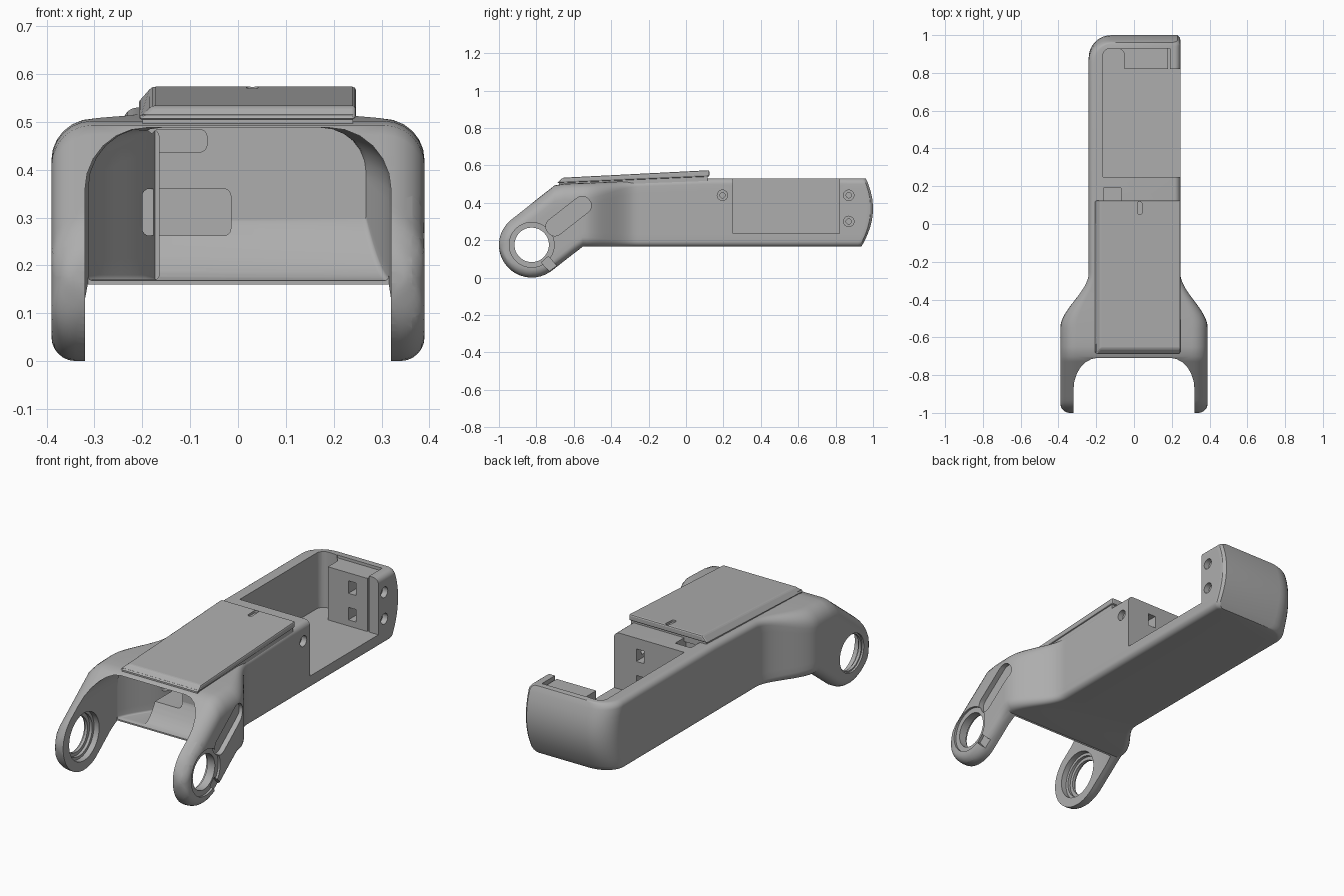
import bpy, bmesh, math
from mathutils import Vector, Matrix

cube = bpy.data.objects.get("Cube")
if cube:
    bpy.data.objects.remove(cube, do_unlink=True)

grey = bpy.data.materials.new("plain grey")
grey.use_nodes = True
COLOUR = (0.42, 0.42, 0.42, 1)
grey.diffuse_color = COLOUR
for node in grey.node_tree.nodes:
    if node.type == 'BSDF_PRINCIPLED':
        node.inputs["Base Color"].default_value = COLOUR

PIVOT_Y, PIVOT_Z, PIVOT_R = -0.825, 0.175, 0.175
ARM = math.radians(38)
ARC, SIDE = 6, 8   # segments per rounded corner and per upright side


def make(name, bm):
    bmesh.ops.recalc_face_normals(bm, faces=bm.faces)
    mesh = bpy.data.meshes.new(name)
    bm.to_mesh(mesh)
    bm.free()
    mesh.materials.append(grey)
    ob = bpy.data.objects.new(name, mesh)
    bpy.context.collection.objects.link(ob)
    return ob


def box(name, x, y, z, bevel=0, axis=2, tilt=0, origin=(0, 0, 0)):
    """Box from ranges; optional rounded edges along one axis, then turned about x."""
    bm = bmesh.new()
    bmesh.ops.create_cube(bm, size=1)
    for v in bm.verts:
        v.co = Vector([r[0] + (c + 0.5) * (r[1] - r[0]) for c, r in zip(v.co, (x, y, z))])
    if bevel:
        edges = [e for e in bm.edges
                 if abs(e.verts[0].co[axis] - e.verts[1].co[axis]) > 1e-5]
        bmesh.ops.bevel(bm, geom=edges, offset=bevel, segments=6, profile=0.5, affect='EDGES')
    bm.transform(Matrix.Translation(origin) @ Matrix.Rotation(tilt, 4, 'X'))
    return make(name, bm)


def rod(name, x0, x1, y, z, r, sides=40):
    """Cylinder lying along x."""
    bm = bmesh.new()
    bmesh.ops.create_cone(bm, cap_ends=True, segments=sides, radius1=r, radius2=r, depth=x1 - x0)
    bm.transform(Matrix.Translation(((x0 + x1) / 2, y, z)) @ Matrix.Rotation(math.pi / 2, 4, 'Y'))
    return make(name, bm)


def section(x0, x1, z0, z1, rt, rb):
    """Rounded rectangle with separate top and bottom radii and divided sides."""
    lim = 0.48 * min(z1 - z0, x1 - x0)
    rt, rb = min(rt, lim), min(rb, lim)
    pts = []
    for cx, cz, r, a0 in ((x1 - rt, z1 - rt, rt, 0), (x0 + rt, z1 - rt, rt, 90),
                          (x0 + rb, z0 + rb, rb, 180), (x1 - rb, z0 + rb, rb, 270)):
        if a0 == 180:
            pts += [(x0, mix(z1 - rt, z0 + rb, i / SIDE)) for i in range(1, SIDE)]
        for i in range(ARC + 1):
            a = math.radians(a0 + 90 * i / ARC)
            pts.append((cx + r * math.cos(a), cz + r * math.sin(a)))
    return pts + [(x1, mix(z0 + rb, z1 - rt, i / SIDE)) for i in range(1, SIDE)]


def loft(name, ys, shape, bend=None):
    bm = bmesh.new()
    rings = []
    for y in ys:
        rings.append([bm.verts.new((x, bend(y, z) if bend else y, z))
                      for x, z in section(*shape(y))])
    for a, b in zip(rings, rings[1:]):
        for i in range(len(a)):
            j = (i + 1) % len(a)
            bm.faces.new((a[i], a[j], b[j], b[i]))
    # end caps as strips joining the two sides
    for ring in (rings[0], rings[-1]):
        half = len(ring) // 2
        left = ring[ARC + 1:ARC + 1 + half]
        right = (ring[ARC + 1 + half:] + ring[:ARC + 1])[::-1]
        for k in range(half - 1):
            bm.faces.new((left[k], left[k + 1], right[k + 1], right[k]))
    bmesh.ops.triangulate(bm, faces=bm.faces)
    return make(name, bm)


def cut(target, tool):
    mod = target.modifiers.new("cut", 'BOOLEAN')
    mod.operation, mod.solver, mod.object = 'DIFFERENCE', 'EXACT', tool
    bpy.context.view_layer.objects.active = target
    bpy.ops.object.modifier_apply(modifier=mod.name)
    bpy.data.objects.remove(tool, do_unlink=True)


def ease(y, a, b):
    t = min(1, max(0, (y - a) / (b - a)))
    return t * t * (3 - 2 * t)


def mix(a, b, t):
    return a + (b - a) * t


def roof(y):
    """Nearly level top, rising gently to the rear."""
    return mix(0.5, 0.53, min(1, max(0, (y + 0.7) / 0.8)))


def outer(y):
    dy = y - PIVOT_Y
    arc = math.sqrt(max(0, PIVOT_R ** 2 - dy ** 2))
    touch = PIVOT_R * math.sin(ARM)
    lift = PIVOT_R / math.cos(ARM)
    slope = dy * math.tan(ARM)
    z1 = PIVOT_Z + (arc if dy < -touch else slope + lift)
    z0 = PIVOT_Z - (arc if dy < touch else lift - slope)
    z1, z0 = min(z1, roof(y)), min(z0, 0.165)
    t = ease(y, -0.55, -0.26)
    x0, x1 = mix(-0.39, -0.24, t), mix(0.39, 0.245, t)
    tip = max(0, -0.95 - y)
    nose = 0.05 - math.sqrt(max(0, 0.05 ** 2 - tip ** 2))
    tail = max(0, y - 0.88)
    x0 += nose + 0.12 - math.sqrt(max(0, 0.12 ** 2 - tail ** 2))
    x1 -= nose + max(0, y - 0.985)
    return x0, x1, z0, z1, mix(0.085, 0.03, t), mix(0.05, 0.03, t)


def inner(y):
    """Hollow between the fork arms, its floor sweeping up into a rear wall."""
    t = ease(y, -0.6, -0.25)
    z0 = -0.1 if y < -0.559 else 0.168 + 9 * (y + 0.558) ** 2
    return mix(-0.32, -0.165, t), mix(0.32, 0.2, t), z0, 0.488, mix(0.13, 0.06, t), 0.01


def side_channel(y):
    """Deeper channel along the right wall."""
    return inner(y)[0] - 0.003, -0.165, 0.17, 0.486, 0.07, 0.01


def bulge(y, z):
    return y - max(0, (y - 0.7) / 0.3) * 1.5 * (z - 0.37) ** 2


# Shell: fork arms flaring out of a long body with a bowed end
nose = [PIVOT_Y - PIVOT_R * math.cos(math.radians(a)) for a in range(4, 53, 6)]
slant = [mix(-0.91, -0.702, i / 8) for i in range(9)] + [-0.65, -0.6, -0.552]
flare = [mix(-0.53, -0.24, i / 16) for i in range(17)]
tail = [0.88 + 0.12 * math.sin(math.radians(a)) for a in range(0, 91, 9)]
shell = loft("arm_shell", nose + slant + flare + [0.1, 0.7] + tail, outer, bulge)

# Front hollow with its side channel, cable window and notch
sweep = [mix(-0.558, -0.44, i / 8) for i in range(9)]
cut(shell, loft("hollow", [-1.1, -0.6, -0.56] + sweep, inner))
cut(shell, loft("channel", [mix(-0.555, -0.29, i / 10) for i in range(11)], side_channel))
cut(shell, box("cable_window", (-0.2, -0.015), (-0.6, -0.3), (0.262, 0.36), 0.015, 1))
cut(shell, box("cable_notch", (-0.18, -0.065), (-0.6, -0.36), (0.437, 0.484), 0.015, 1))

# Open tray, with the end post left standing
cut(shell, box("tray", (-0.165, 0.4), (0.25, 0.82), (0.235, 0.8)))
cut(shell, box("tray_corner", (-0.165, -0.05), (0.6, 0.93), (0.235, 0.8), 0.04))
cut(shell, box("post_groove", (0.18, 0.19), (0.8, 0.93), (0.235, 0.8)))
cut(shell, box("post_step", (-0.07, 0.185), (0.8, 0.929), (0.515, 0.8)))
cut(shell, box("bulkhead_notch", (-0.162, -0.07), (0.1, 0.19), (0.437, 0.7)))

# Screw holes and square nut pockets in the bulkhead and the post
for y, pocket in ((0.195, (0.17, 0.3)), (0.87, (0.78, 0.895))):
    for z in (0.30, 0.44):
        cut(shell, rod("screw_head", 0.215, 0.4, y, z, 0.028, 24))
        cut(shell, rod("screw_hole", 0.09, 0.41, y, z, 0.014, 20))
        cut(shell, box("nut_pocket", (0.07, 0.115), pocket, (z - 0.033, z + 0.033)))

# Pivot bores with stepped seats
for x0, x1, r in ((-0.5, 0.5, 0.092), (-0.5, -0.38, 0.1), (-0.35, -0.25, 0.125),
                  (-0.365, -0.25, 0.11), (0.378, 0.5, 0.12), (0.25, 0.335, 0.105)):
    cut(shell, rod("bore", x0, x1, PIVOT_Y, PIVOT_Z, r, 48))

# Notched rim and slanted channel on the left fork arm
pivot = (0, PIVOT_Y, PIVOT_Z)
for angle, width in ((168, 0.11), (215, 0.035), (262, 0.05), (312, 0.05), (112, 0.06)):
    cut(shell, box("rim_notch", (0.364, 0.5), (0.105, 0.3), (-width / 2, width / 2),
                   tilt=math.radians(angle), origin=pivot))
cut(shell, box("arm_channel", (0.362, 0.51), (0.11, 0.39), (-0.048, 0.048), 0.045, 0, ARM, pivot))


# Sloping lid on a slightly inset base
def slab(name, x0, x1, profile, lean=0):
    """Side profile stretched across x; the upper right edge may lean inward."""
    bm = bmesh.new()
    a = [bm.verts.new((x0 + (lean if i in (1, 2) else 0), y, z))
         for i, (y, z) in enumerate(profile)]
    b = [bm.verts.new((x1, y, z)) for y, z in profile]
    bm.faces.new(a)
    bm.faces.new(b)
    for i in range(len(a)):
        j = (i + 1) % len(a)
        bm.faces.new((a[i], a[j], b[j], b[i]))
    return make(name, bm)


slab("lid_base", -0.2, 0.24, [(-0.68, 0.49), (-0.68, 0.515), (0.115, 0.55), (0.115, 0.51)])
lid = slab("lid", -0.21, 0.247,
           [(-0.69, 0.505), (-0.66, 0.534), (0.125, 0.574), (0.125, 0.54)], 0.03)
rounding = lid.modifiers.new("rounding", 'BEVEL')
rounding.width, rounding.segments = 0.008, 2
bpy.context.view_layer.objects.active = lid
bpy.ops.object.modifier_apply(modifier=rounding.name)
cut(lid, box("lid_slot", (0.018, 0.042), (0.05, 0.118), (0.56, 0.7), 0.011))

bpy.ops.object.select_all(action='DESELECT')
shell.select_set(True)
bpy.context.view_layer.objects.active = shell
bpy.ops.object.shade_smooth_by_angle(angle=math.radians(30))
